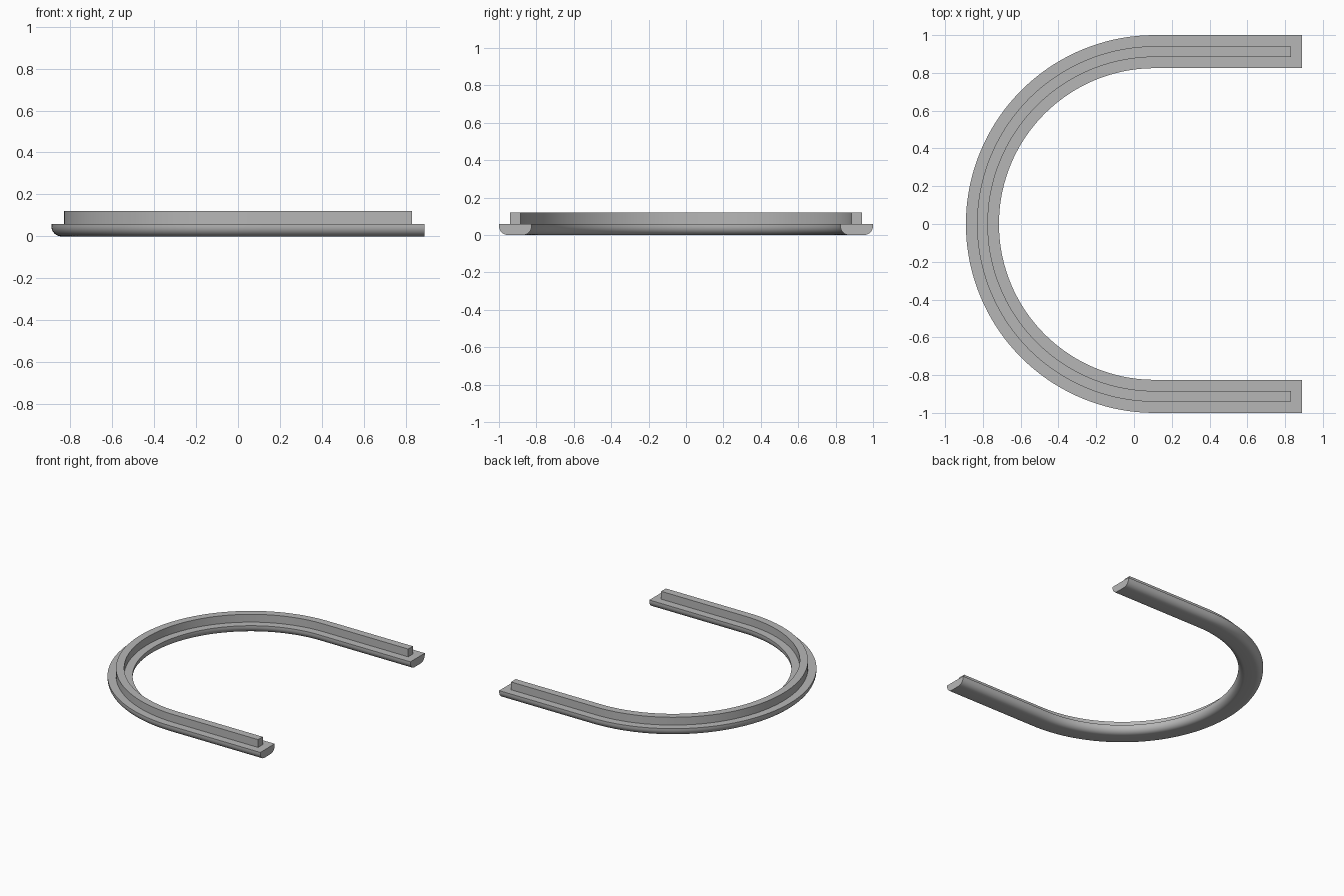
import bpy
import bmesh
import math

cube = bpy.data.objects.get("Cube")
if cube:
    bpy.data.objects.remove(cube, do_unlink=True)

BEND_X = 0.11       # centre of the half-circle bend
RADIUS = 0.9125     # centreline radius
SEGMENTS = 72

grey = bpy.data.materials.new("plain grey")
grey.use_nodes = True
colour = (0.47, 0.47, 0.47, 1)
grey.diffuse_color = colour
grey.node_tree.nodes["Principled BSDF"].inputs["Base Color"].default_value = colour


def u_sweep(name, profile, end_x):
    """Sweep a closed (offset, height) profile along a U-shaped path."""
    bm = bmesh.new()
    angles = [math.pi * (0.5 + i / SEGMENTS) for i in range(SEGMENTS + 1)]
    stations = [(end_x, angles[0], 0)]
    stations += [(BEND_X, a, 1) for a in angles]
    stations += [(end_x, angles[-1], 0)]
    rings = []
    for x, a, bend in stations:
        rings.append([bm.verts.new((x + bend * (RADIUS + d) * math.cos(a),
                                    (RADIUS + d) * math.sin(a), z))
                      for d, z in profile])
    n = len(profile)
    for r, s in zip(rings, rings[1:]):
        for i in range(n):
            j = (i + 1) % n
            bm.faces.new((r[i], r[j], s[j], s[i]))
    bm.faces.new(rings[0])
    bm.faces.new(rings[-1])
    bmesh.ops.recalc_face_normals(bm, faces=bm.faces)
    mesh = bpy.data.meshes.new(name)
    bm.to_mesh(mesh)
    bm.free()
    mesh.materials.append(grey)
    obj = bpy.data.objects.new(name, mesh)
    bpy.context.collection.objects.link(obj)
    bpy.ops.object.select_all(action='DESELECT')
    obj.select_set(True)
    bpy.context.view_layer.objects.active = obj
    bpy.ops.object.shade_smooth_by_angle(angle=math.radians(30))
    return obj


# Base rail: flat top, rounded lower edges
half, top, fillet = 0.0875, 0.06, 0.048
arc = [math.radians(90 * i / 8) for i in range(9)]
right = [(half - fillet + fillet * math.sin(a), fillet - fillet * math.cos(a))
         for a in arc]
left = [(-d, z) for d, z in reversed(right)]
u_sweep("base_rail", [(-half, top)] + left + right + [(half, top)], 0.89)

# Raised rib along the middle, stopping short of the rail ends
rib = 0.0285
u_sweep("raised_rib", [(-rib, top), (rib, top), (rib, 0.12), (-rib, 0.12)], 0.83)
